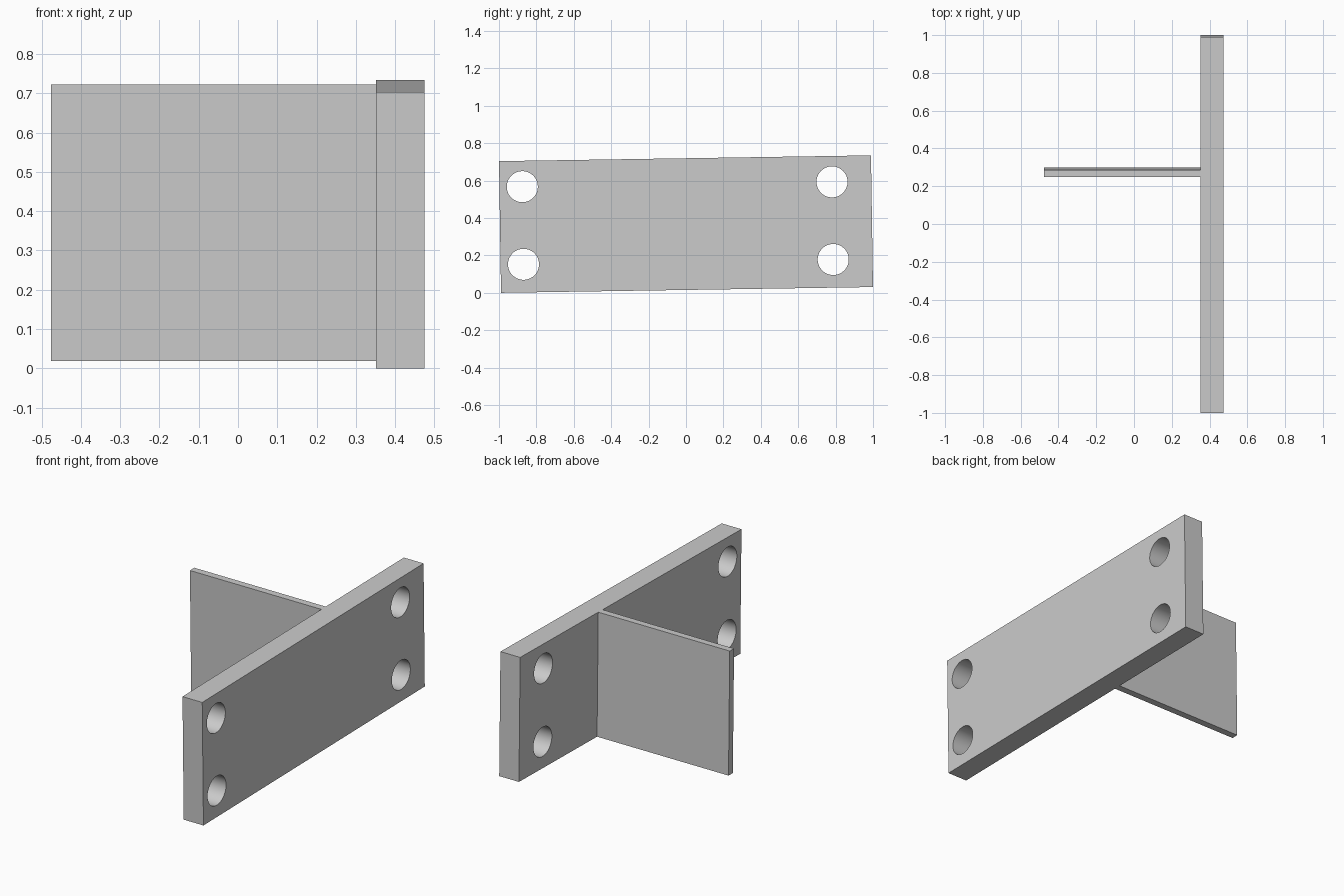
import bpy
from math import radians
from mathutils import Matrix

cube = bpy.data.objects.get("Cube")
if cube:
    bpy.data.objects.remove(cube, do_unlink=True)

# Whole bracket leans slightly about the x axis, around its centre
LEAN = Matrix.Translation((0, 0, 0.367)) @ Matrix.Rotation(0.0155, 4, "X")
HEIGHT = 0.704

grey = bpy.data.materials.new("plain grey")
grey.use_nodes = True
COLOUR = (0.6, 0.6, 0.6, 1)
grey.diffuse_color = COLOUR
grey.node_tree.nodes["Principled BSDF"].inputs["Base Color"].default_value = COLOUR


def box(name, x0, x1, y, depth):
    """Full-height box spanning x0..x1, centred on y."""
    bpy.ops.mesh.primitive_cube_add(size=1)
    ob = bpy.context.object
    ob.name = name
    ob.data.transform(Matrix.Translation(((x0 + x1) / 2, y, 0))
                      @ Matrix.Diagonal((x1 - x0, depth, HEIGHT, 1)))
    ob.data.materials.append(grey)
    return ob


def drill(target, y, z):
    """Cut a round hole along x through the target."""
    bpy.ops.mesh.primitive_cylinder_add(vertices=64, radius=0.083, depth=0.4)
    cutter = bpy.context.object
    cutter.hide_render = True
    cutter.data.transform(Matrix.Translation((0.413, y, z))
                          @ Matrix.Rotation(radians(90), 4, "Y"))
    cutter.data.materials.append(grey)
    mod = target.modifiers.new("hole", "BOOLEAN")
    mod.operation = "DIFFERENCE"
    mod.solver = "EXACT"
    mod.object = cutter
    bpy.context.view_layer.objects.active = target
    bpy.ops.object.modifier_apply(modifier=mod.name)
    bpy.data.objects.remove(cutter, do_unlink=True)


# Mounting plate with four bolt holes
plate = box("mounting_plate", 0.351, 0.475, 0, 1.989)
for side in (-1, 1):
    for level in (-1, 1):
        drill(plate, -0.044 + side * 0.828, 0.006 + level * 0.2075)

# Thin fin standing out from the plate
fin = box("fin", -0.476, 0.351, 0.273, 0.039)

for ob in (plate, fin):
    ob.matrix_world = LEAN

# Smooth hole walls, crisp plate edges
bpy.ops.object.select_all(action="DESELECT")
plate.select_set(True)
bpy.context.view_layer.objects.active = plate
bpy.ops.object.shade_smooth_by_angle(angle=radians(30))
